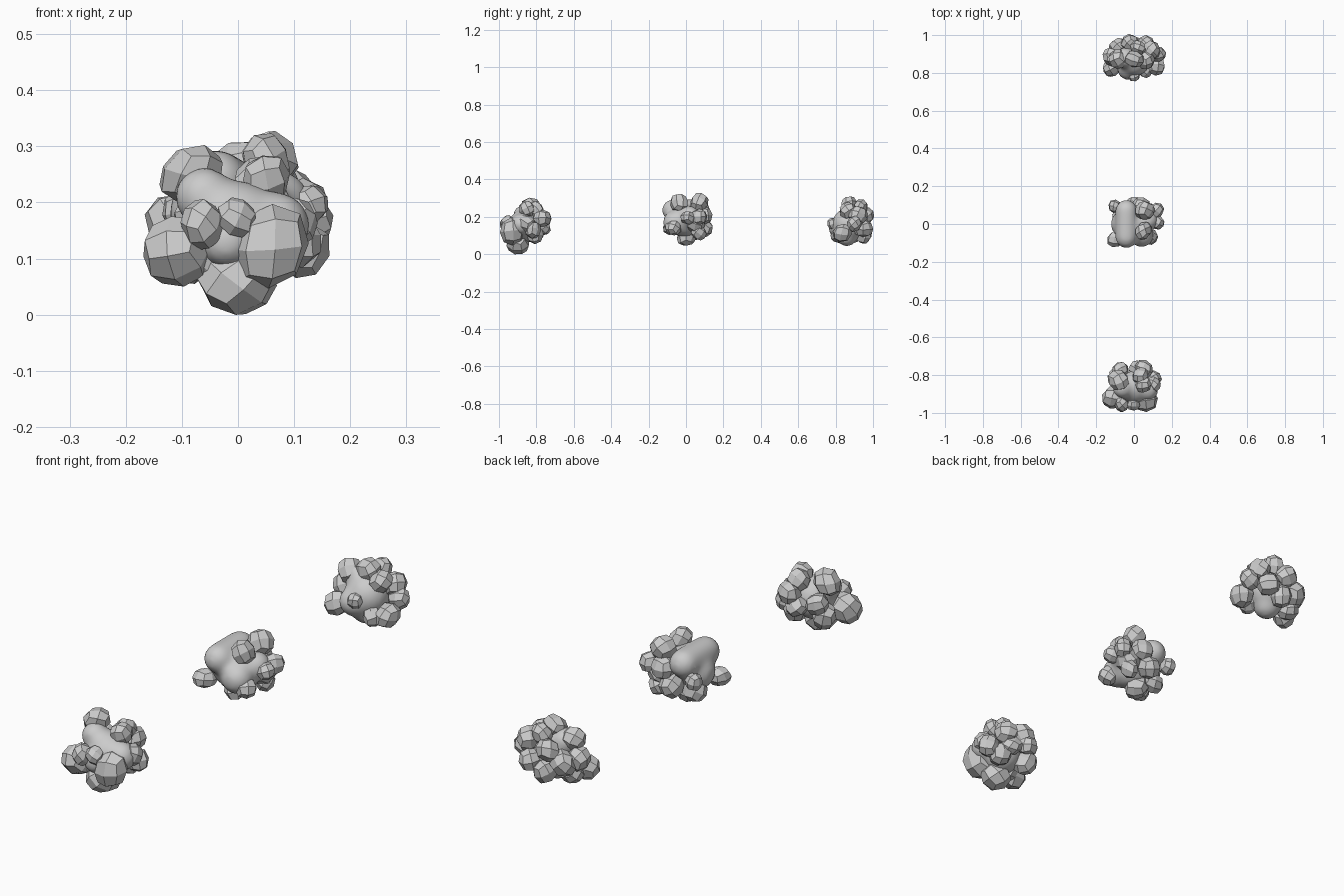
import bpy, bmesh, random
from mathutils import Matrix, Vector, Euler

random.seed(4)


def core(name, balls):
    """Smooth lump: overlapping spheres fused and softened."""
    bm = bmesh.new()
    for x, y, z, r in balls:
        bmesh.ops.create_icosphere(bm, subdivisions=3, radius=r,
                                   matrix=Matrix.Translation((x, y, z)))
    me = bpy.data.meshes.new(name)
    bm.to_mesh(me)
    bm.free()
    ob = bpy.data.objects.new(name, me)
    bpy.context.collection.objects.link(ob)
    m = ob.modifiers.new("fuse", 'REMESH')
    m.mode = 'VOXEL'
    m.voxel_size = 0.009
    m.use_smooth_shade = True
    s = ob.modifiers.new("soften", 'SMOOTH')
    s.factor = 0.5
    s.iterations = 30


def rocks(name, centre_y, stones):
    """Faceted stones: irregular turned cubes, each rounded once to 24 flat quads."""
    bm = bmesh.new()
    for x, y, z, r in stones:
        turn = Euler([random.uniform(0, 3) for _ in range(3)]).to_matrix().to_4x4()
        mat = Matrix.Translation((x, y + centre_y, z)) @ turn
        made = bmesh.ops.create_cube(bm, size=2.5 * r, matrix=mat)
        for v in made["verts"]:
            v.co += Vector([random.uniform(-.3, .3) * r for _ in range(3)])
    me = bpy.data.meshes.new(name)
    bm.to_mesh(me)
    bm.free()
    ob = bpy.data.objects.new(name, me)
    bpy.context.collection.objects.link(ob)
    m = ob.modifiers.new("round", 'SUBSURF')
    m.levels = m.render_levels = 1


# front clump
core("front_core", [(0, -.865, .15, .09), (-.06, -.87, .21, .055),
                    (.07, -.88, .16, .06), (-.02, -.92, .13, .05)])
rocks("front_stones", -.865, [
    (-.004, -.03, .058, .06), (.055, -.065, .125, .065), (-.105, -.055, .12, .058),
    (-.063, -.085, .165, .039), (0, -.09, .175, .034), (.045, .01, .24, .042),
    (-.085, .035, .255, .05), (.105, .01, .17, .042), (.1, .05, .13, .042),
    (.05, .095, .19, .045), (.02, .095, .14, .042), (-.085, .06, .11, .05),
    (-.075, .09, .17, .045), (.05, .06, .1, .045), (.03, .06, .235, .04),
    (-.06, -.03, .1, .045)])

# middle clump, with a long smooth ridge on top
core("middle_core", [(-.04, y, .235, .06)
                     for y in (-.07, -.05, -.03, -.01, .01, .03, .05, .07)] +
     [(.01, -.01, .18, .09), (.04, -.06, .17, .065), (-.05, 0, .18, .075),
      (.07, .02, .2, .06)])
rocks("middle_stones", 0, [
    (.05, -.035, .275, .045), (.055, .07, .275, .046), (.12, .07, .2, .043),
    (.125, .01, .19, .038), (.08, .05, .17, .05), (.085, -.065, .14, .042),
    (-.095, -.08, .14, .042), (-.1, .09, .18, .033), (-.01, 0, .09, .045),
    (.04, .1, .21, .045), (0, .095, .14, .045), (.08, .07, .12, .04),
    (-.07, .04, .12, .045)])

# back clump
core("back_core", [(0, .87, .16, .09), (-.03, .82, .14, .06),
                   (0, .86, .1, .06), (-.05, .88, .22, .055)])
rocks("back_stones", .87, [
    (0, 0, .262, .045), (-.12, .01, .16, .05), (.12, -.035, .115, .048),
    (.095, .05, .21, .047), (-.02, .085, .2, .045), (-.08, .07, .15, .05),
    (0, -.085, .165, .034), (-.12, -.04, .11, .048), (0, .08, .11, .047),
    (.06, .075, .14, .047), (.02, .065, .25, .042), (-.085, 0, .235, .05),
    (.06, -.06, .1, .04), (-.09, .02, .1, .042), (.125, .03, .16, .042),
    (.06, 0, .23, .042)])
